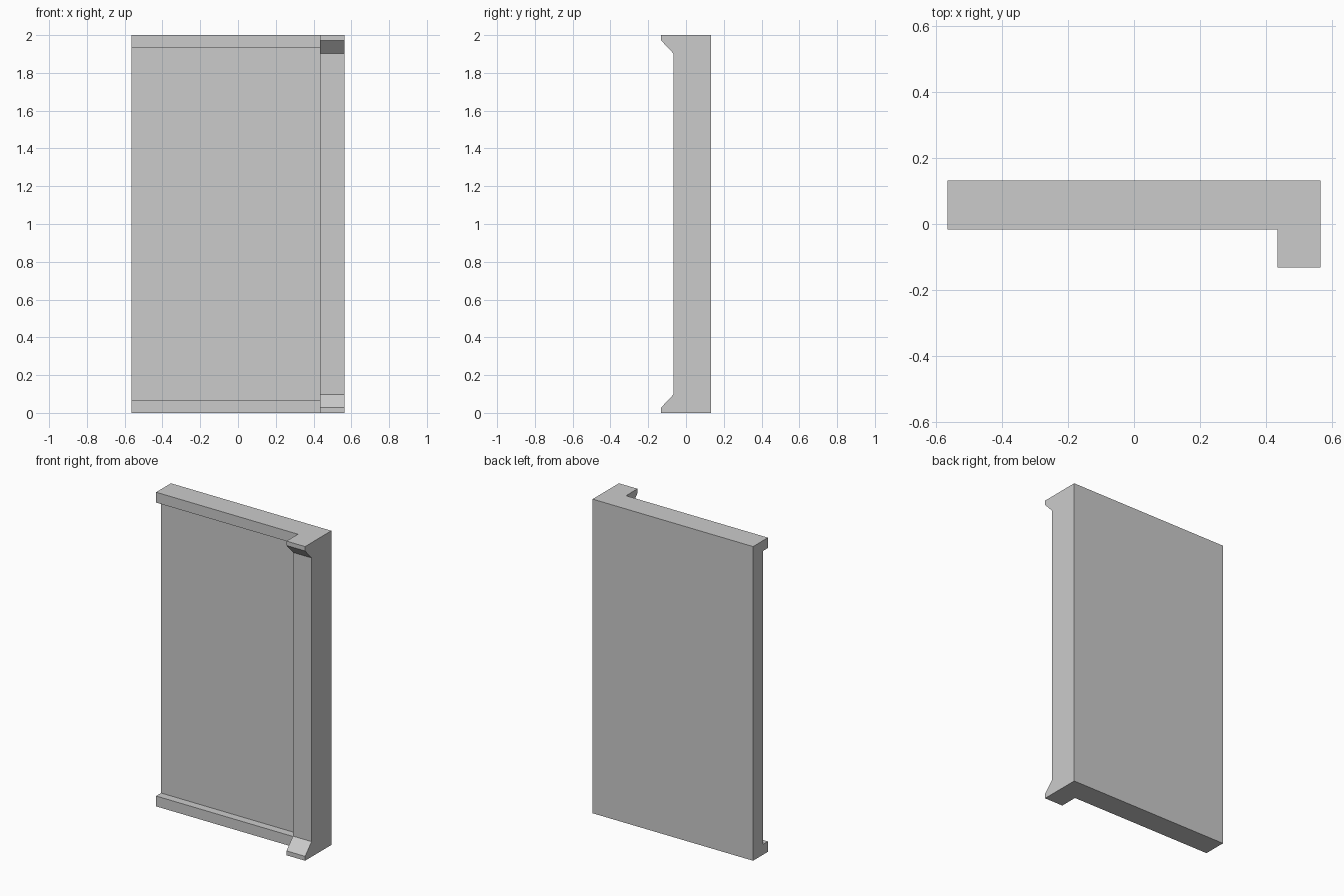
import bpy, bmesh

if "Cube" in bpy.data.objects:
    bpy.data.objects.remove(bpy.data.objects["Cube"])

X_LEFT, X_POST, X_RIGHT = -0.565, 0.434, 0.565
HEIGHT, Y_BACK = 2.0, 0.132


def mirrored(lower):
    """Complete a front profile (y, z) by mirroring it about mid height."""
    return lower + [(y, HEIGHT - z) for y, z in reversed(lower)]


# Front profiles: recessed wall with flat rails, post with flared ends
wall_profile = mirrored([(-0.017, 0), (-0.017, 0.066), (0.033, 0.066)])
post_profile = mirrored([(-0.132, 0), (-0.132, 0.028), (-0.067, 0.097)])
back_profile = [(Y_BACK, 0), (Y_BACK, HEIGHT)]

bm = bmesh.new()


def row(profile, x):
    return [bm.verts.new((x, y, z)) for y, z in profile]


def strip(a, b):
    for i in range(len(a) - 1):
        bm.faces.new((a[i], b[i], b[i + 1], a[i + 1]))


wall_l, wall_r = row(wall_profile, X_LEFT), row(wall_profile, X_POST)
post_l, post_r = row(post_profile, X_POST), row(post_profile, X_RIGHT)
back_l, back_r = row(back_profile, X_LEFT), row(back_profile, X_RIGHT)

# Front and back surfaces
for a, b in ((wall_l, wall_r), (post_l, post_r), (back_r, back_l)):
    strip(a, b)

# Left end, step between wall and post, right end
for a, b in ((wall_l, back_l), (post_l, wall_r), (post_r, back_r)):
    bm.faces.new(a + b[::-1])

# L-shaped bottom and top
for i in (0, -1):
    bm.faces.new([r[i] for r in (wall_l, wall_r, post_l, post_r, back_r, back_l)])

bmesh.ops.recalc_face_normals(bm, faces=bm.faces)
mesh = bpy.data.meshes.new("wall_panel_with_post")
bm.to_mesh(mesh)
bm.free()
obj = bpy.data.objects.new("wall_panel_with_post", mesh)
bpy.context.collection.objects.link(obj)
